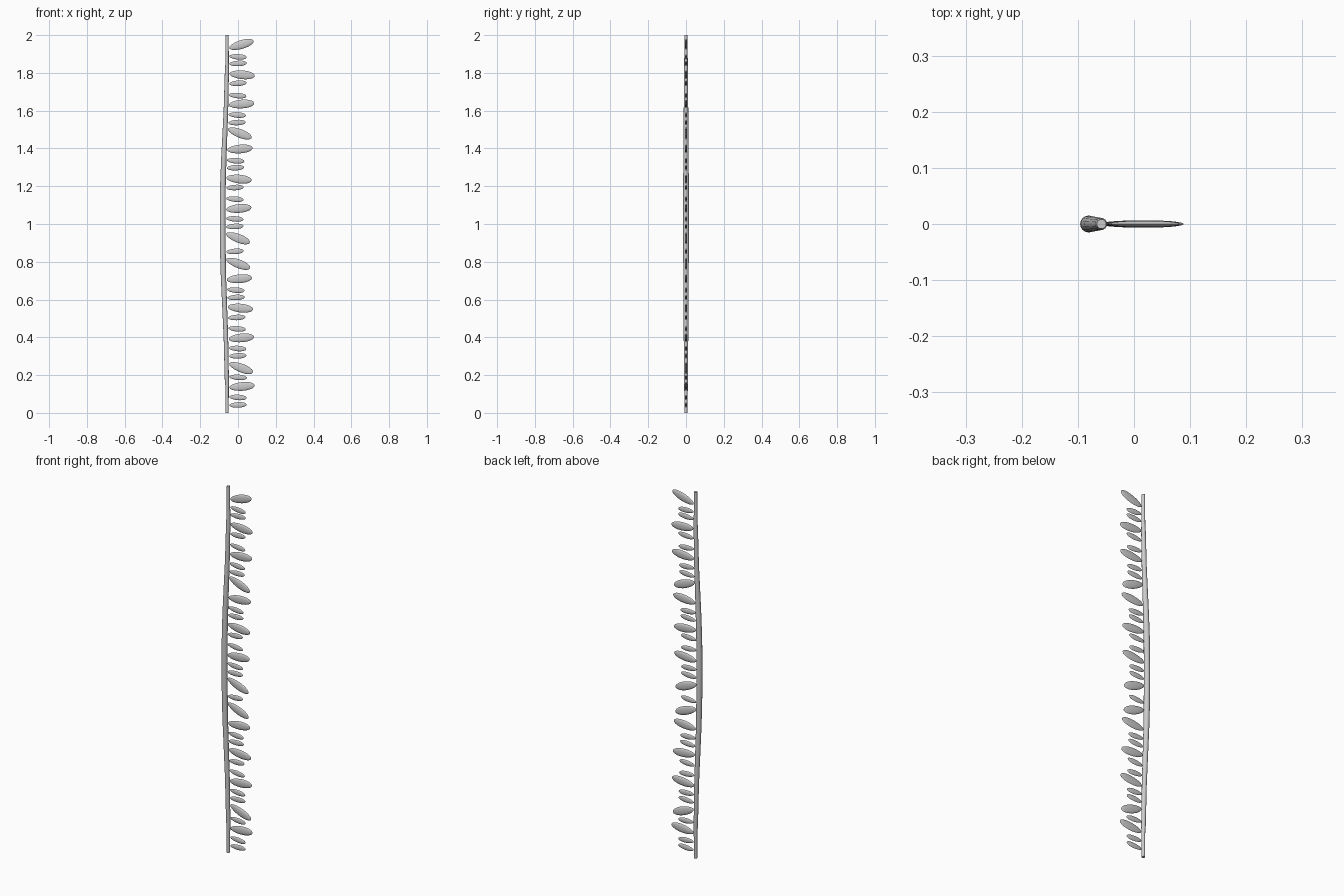
import bpy, math
from mathutils import Matrix, Vector

if "Cube" in bpy.data.objects:
    bpy.data.objects.remove(bpy.data.objects["Cube"])

# Stem centre line: z, x, radius
STEM = [(0, -.058, .0085), (.15, -.058, .0095), (.17, -.059, .011), (.4, -.064, .012), (.72, -.077, .014),
        (.85, -.080, .015), (1.0, -.081, .015), (1.2, -.080, .015), (1.35, -.075, .014),
        (1.6, -.064, .012), (1.8, -.059, .011), (1.84, -.058, .0095), (2, -.058, .0085)]


def mesh_object(name, verts, faces):
    me = bpy.data.meshes.new(name)
    me.from_pydata(verts, [], faces)
    me.update()
    ob = bpy.data.objects.new(name, me)
    bpy.context.collection.objects.link(ob)
    bpy.context.view_layer.objects.active = ob
    bpy.ops.object.select_all(action='DESELECT')
    ob.select_set(True)
    bpy.ops.object.shade_smooth_by_angle(angle=math.radians(40))
    return ob


def tube(rings, sides):
    """Faces and vertices for a capped loft; rings are (centre, axis a, axis b)."""
    verts = [c + a * math.cos(t) + b * math.sin(t) for c, a, b in rings
             for t in (2 * math.pi * k / sides for k in range(sides))]
    faces = [(i * sides + k, i * sides + (k + 1) % sides,
              (i + 1) * sides + (k + 1) % sides, (i + 1) * sides + k)
             for i in range(len(rings) - 1) for k in range(sides)]
    faces += [tuple(range(sides))[::-1], tuple(range(len(verts) - sides, len(verts)))]
    return verts, faces


# Bowed stem, thicker in the middle
mesh_object("stem", *tube([(Vector((x, 0, z)), Vector((r, 0, 0)), Vector((0, r, 0)))
                           for z, x, r in STEM], 16))


def stem_edge(z):
    for (z0, x0, r0), (z1, x1, r1) in zip(STEM, STEM[1:]):
        if z <= z1:
            f = (z - z0) / (z1 - z0)
            return x0 + r0 + (x1 + r1 - x0 - r0) * f


# Leaves: centre height, tilt in degrees (up is positive)
BIG = [(.14, 5), (.238, -21), (.397, 5), (.555, -6), (.71, 5), (.79, -21), (.925, -21), (1.082, 5),
       (1.238, -6), (1.397, 5), (1.48, -21), (1.635, 4), (1.79, -5), (1.95, 17)]
SMALL = [(.042, 3), (.082, -4), (.188, -4), (.302, 3), (.341, -4), (.445, -5), (.505, 3), (.611, 3),
         (.65, -4), (.855, 4), (.987, 3), (1.027, -4), (1.132, -5), (1.193, 3), (1.298, 3),
         (1.335, -4), (1.537, 3), (1.577, -4), (1.68, -5), (1.745, 4), (1.85, 3), (1.885, -4)]


def leaf(name, z, tilt, length, width, thick):
    rings = []
    for i in range(13):
        a = math.pi * (.03 + .94 * i / 12)
        u = (1 - math.cos(a)) / 2
        s = math.sin(a) * (.9 + .15 * u) / 2
        rings.append((Vector(((u - .5) * length, 0, 0)),
                      Vector((0, thick * s, 0)), Vector((0, 0, width * s))))
    verts, faces = tube(rings, 12)
    t = math.radians(tilt)
    base = stem_edge(z) + .003
    m = Matrix.Translation((base + length / 2 * math.cos(t), 0, z)) @ Matrix.Rotation(-t, 4, 'Y')
    mesh_object(name, [m @ v for v in verts], faces)


for i, (z, t) in enumerate(BIG):
    leaf(f"large_leaf_{i + 1}", z, t, .134, .047, .013)
for i, (z, t) in enumerate(SMALL):
    leaf(f"small_leaf_{i + 1}", z, t, .092, .030, .010)
